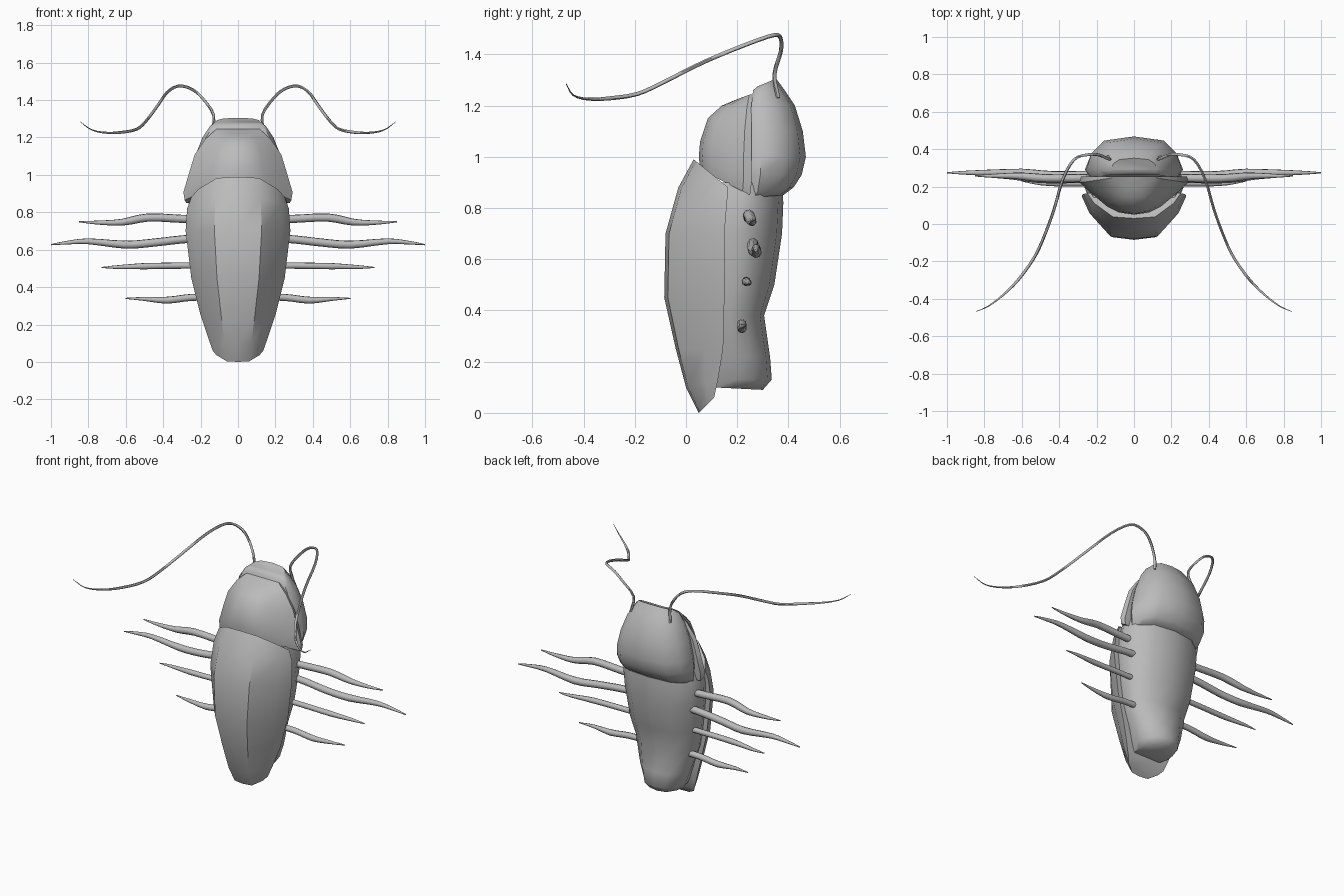
import bpy, bmesh, math
from mathutils import Vector

if "Cube" in bpy.data.objects:
    bpy.data.objects.remove(bpy.data.objects["Cube"])

grey = bpy.data.materials.new("shell_grey")
grey.diffuse_color = (0.5, 0.5, 0.5, 1)
grey.use_nodes = True
grey.node_tree.nodes["Principled BSDF"].inputs["Base Color"].default_value = grey.diffuse_color


def finish(name, bm, angle):
    bmesh.ops.recalc_face_normals(bm, faces=bm.faces)
    me = bpy.data.meshes.new(name)
    bm.to_mesh(me)
    bm.free()
    ob = bpy.data.objects.new(name, me)
    bpy.context.collection.objects.link(ob)
    me.materials.append(grey)
    bpy.ops.object.select_all(action='DESELECT')
    ob.select_set(True)
    bpy.context.view_layer.objects.active = ob
    bpy.ops.object.shade_smooth_by_angle(angle=math.radians(angle))
    return ob


def bridge(bm, rings):
    n = len(rings[0])
    for a, b in zip(rings, rings[1:]):
        for i in range(n):
            j = (i + 1) % n
            bm.faces.new((a[i], a[j], b[j], b[i]))
    bm.faces.new(rings[0])
    bm.faces.new(rings[-1][::-1])


def loft(name, section, rows, angle=40):
    """section: half outline (x, y fractions) front to back, mirrored;
    rows: (z at front, z at back, half width, y front, y back)."""
    full = section + [(-x, y) for x, y in reversed(section) if x > 0]
    bm = bmesh.new()
    rings = [[bm.verts.new((x * w, y0 + (y1 - y0) * y, zf + (zb - zf) * y)) for x, y in full]
             for zf, zb, w, y0, y1 in rows]
    bridge(bm, rings)
    return finish(name, bm, angle)


def smooth_path(pts, steps=3):
    """Catmull-Rom resampling of a point list."""
    p = [Vector(q) for q in pts]
    p = [2 * p[0] - p[1]] + p + [2 * p[-1] - p[-2]]
    out = []
    for a, b, c, d in zip(p, p[1:], p[2:], p[3:]):
        for k in range(steps):
            t = k / steps
            out.append(0.5 * (2 * b + (c - a) * t + (2 * a - 5 * b + 4 * c - d) * t * t
                              + (3 * b - a - 3 * c + d) * t ** 3))
    return out + [p[-2]]


def tube(name, pts, radius, taper_from, sides=8):
    path = smooth_path(pts)
    bm = bmesh.new()
    rings = []
    last = len(path) - 1
    for i, p in enumerate(path):
        d = (path[min(i + 1, last)] - path[max(i - 1, 0)]).normalized()
        u = d.cross(Vector((0.3, 0.55, -0.8))).normalized()
        v = d.cross(u)
        t = i / last
        r = radius * (1 if t < taper_from else 1 - 0.85 * (t - taper_from) / (1 - taper_from))
        rings.append([bm.verts.new(p + r * (u * math.cos(a) + v * math.sin(a)))
                      for a in (2 * math.pi * k / sides for k in range(sides))])
    bridge(bm, rings)
    return finish(name, bm, 60)


# Folded wing shell with a central ridge
loft("wing_shell", [(0, 0), (.45, .06), (.85, .6), (1, 1), (0, 1)], [
    (0, .06, .135, .05, .11), (.1, .13, .16, .0, .125), (.25, .25, .2, -.04, .145),
    (.45, .45, .25, -.085, .15), (.7, .7, .28, -.08, .15),
    (.88, .82, .272, -.03, .16), (.99, .88, .25, .03, .165)])

# Abdomen behind the shell
loft("abdomen", [(0, 0), (.85, .05), (1, .4), (.9, .68), (.55, .93), (0, 1)], [
    (.1, .09, .11, .1, .3), (.13, .13, .13, .1, .335), (.22, .22, .165, .1, .328),
    (.38, .38, .215, .08, .305), (.5, .5, .24, .08, .345), (.7, .7, .265, .08, .375),
    (.82, .82, .27, .1, .38), (.9, .9, .25, .12, .375)], 60)

# Neck shield
loft("neck_shield", [(0, 0), (.28, .06), (.5, .22), (.8, .58), (1, .85), (.97, 1), (0, 1)], [
    (.95, .85, .285, .055, .25), (1.0, .89, .292, .05, .255), (1.06, 1.0, .262, .055, .255),
    (1.15, 1.1, .232, .085, .255), (1.2, 1.19, .175, .14, .255), (1.225, 1.245, .12, .2, .255)], 45)

# Head
loft("head", [(0, 0), (.9, 0), (1, .2), (.88, .6), (.62, .9), (0, 1)], [
    (.84, .85, .24, .24, .38), (.86, .88, .25, .245, .42), (.93, .93, .262, .25, .452),
    (1.0, 1.0, .255, .25, .468), (1.1, 1.1, .23, .25, .456), (1.2, 1.2, .19, .255, .425),
    (1.26, 1.26, .15, .262, .385), (1.275, 1.305, .125, .28, .352)], 50)

# Four pairs of legs: depth, radius, then (x, z) points
legs = {
    "first": (.245, .022, [(.15, .76), (.3, .765), (.48, .772), (.62, .747), (.75, .745), (.85, .75)]),
    "second": (.262, .022, [(.15, .665), (.3, .655), (.45, .638), (.6, .627), (.8, .645), (.92, .637), (1, .627)]),
    "third": (.235, .017, [(.15, .515), (.3, .515), (.5, .512), (.65, .507), (.73, .505)]),
    "fourth": (.218, .019, [(.1, .347), (.25, .345), (.38, .33), (.5, .337), (.6, .34)]),
}
# One pair of antennae
feeler = [(.14, .36, 1.23), (.13, .345, 1.32), (.19, .37, 1.41), (.25, .37, 1.46),
          (.32, .345, 1.475), (.38, .24, 1.44), (.43, .07, 1.37), (.49, -.09, 1.29),
          (.54, -.19, 1.245), (.62, -.30, 1.228), (.70, -.38, 1.225),
          (.78, -.44, 1.24), (.845, -.468, 1.285)]
for side, s in (("left", -1), ("right", 1)):
    for name, (y, r, pts) in legs.items():
        tube(f"{name}_leg_{side}", [(s * x, y + .012 * (x > .55), z) for x, z in pts], r, .5)
    tube(f"antenna_{side}", [(s * x, y, z) for x, y, z in feeler], .008, .75, 6)
